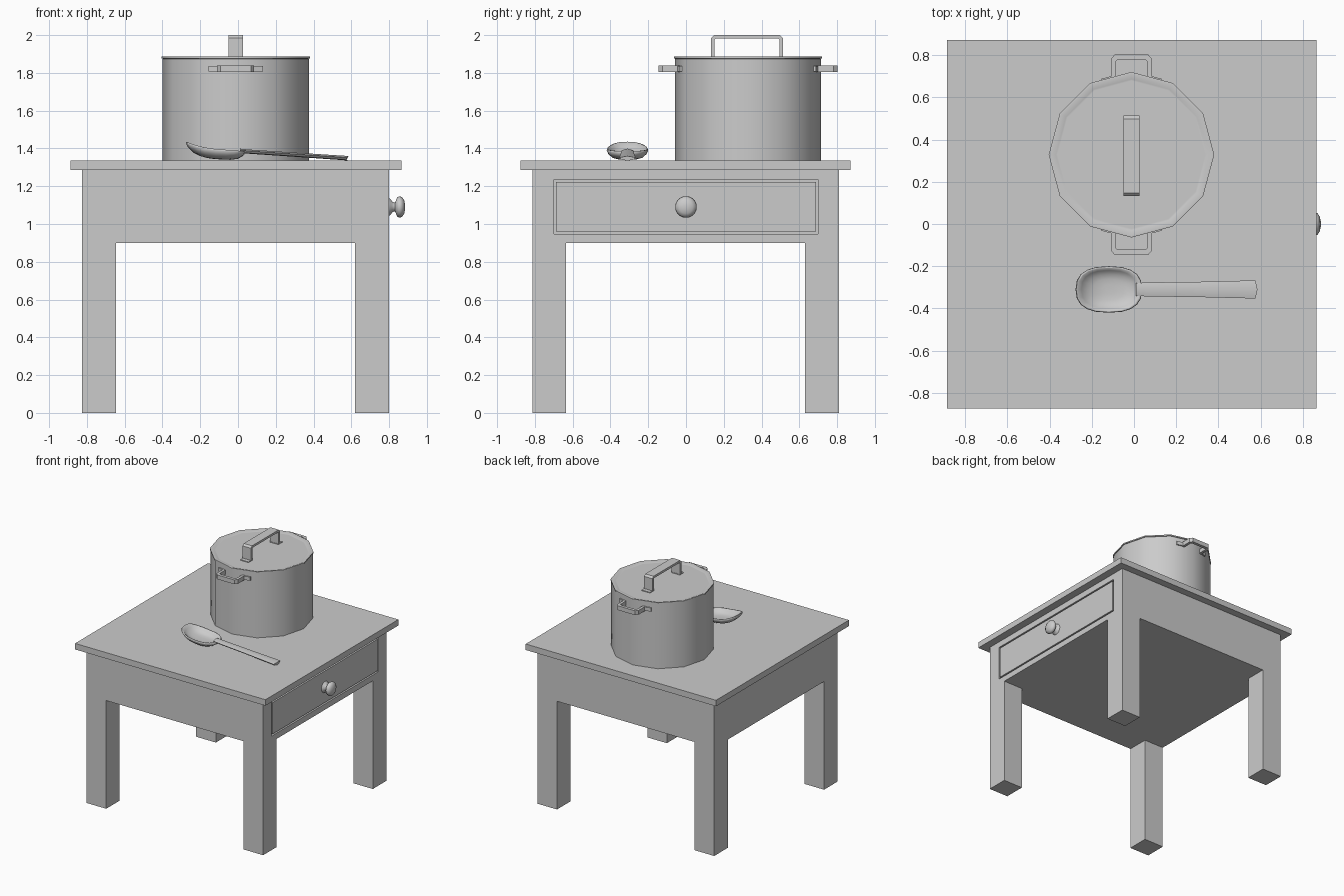
import bpy, bmesh
from math import cos, sin, pi, radians
from mathutils import Matrix, Vector

if "Cube" in bpy.data.objects:
    bpy.data.objects.remove(bpy.data.objects["Cube"])

grey = bpy.data.materials.new("plain_grey")
grey.use_nodes = True
grey.diffuse_color = (0.6, 0.6, 0.6, 1)
grey.node_tree.nodes["Principled BSDF"].inputs["Base Color"].default_value = (0.6, 0.6, 0.6, 1)


def finish(name, bm, smooth=None):
    bmesh.ops.recalc_face_normals(bm, faces=bm.faces[:])
    mesh = bpy.data.meshes.new(name)
    bm.to_mesh(mesh)
    bm.free()
    mesh.materials.append(grey)
    ob = bpy.data.objects.new(name, mesh)
    bpy.context.collection.objects.link(ob)
    if smooth:
        bpy.ops.object.select_all(action='DESELECT')
        ob.select_set(True)
        bpy.context.view_layer.objects.active = ob
        bpy.ops.object.shade_smooth_by_angle(angle=radians(smooth))
    return ob


def box_mesh(x, y, z):
    bm = bmesh.new()
    lo, hi = Vector((x[0], y[0], z[0])), Vector((x[1], y[1], z[1]))
    bmesh.ops.create_cube(bm, size=1, matrix=Matrix.Translation((lo + hi) / 2)
                          @ Matrix.Diagonal((*(hi - lo), 1)))
    return bm


def box(name, x, y, z):
    return finish(name, box_mesh(x, y, z))


def skin(bm, rings, closed_ends=True):
    """Bridge equal rings of points with quads and cap both ends."""
    vs = [[bm.verts.new(p) for p in ring] for ring in rings]
    n = len(vs[0])
    for a, b in zip(vs, vs[1:]):
        for i in range(n):
            bm.faces.new((a[i], a[(i + 1) % n], b[(i + 1) % n], b[i]))
    if closed_ends:
        bm.faces.new(vs[0])
        bm.faces.new(vs[-1])


def lathe(name, profile, sides, matrix, smooth):
    bm = bmesh.new()
    skin(bm, [[matrix @ Vector((r * cos(2 * pi * i / sides), r * sin(2 * pi * i / sides), h))
               for i in range(sides)] for r, h in profile])
    return finish(name, bm, smooth)


def strap(name, outer, inner, place, half, smooth=None):
    """Bent flat bar: outer and inner outlines, widened by half each way."""
    bm = bmesh.new()
    skin(bm, [[place(*o, -half), place(*o, half), place(*i, half), place(*i, -half)]
              for o, i in zip(outer, inner)])
    return finish(name, bm, smooth)


# Table
box("table_top", (-0.887, 0.865), (-0.875, 0.872), (1.285, 1.335))
for xn, x in (("right", (-0.827, -0.645)), ("left", (0.62, 0.80))):
    for yn, y in (("front", (-0.812, -0.634)), ("back", (0.63, 0.81))):
        box(f"{yn}_{xn}_leg", x, y, (0, 0.9))

# Apron with a recess in its +x side for the drawer
bm = box_mesh((-0.827, 0.80), (-0.812, 0.81), (0.9, 1.285))
side = max(bm.faces, key=lambda f: f.calc_center_median().x)
bmesh.ops.inset_individual(bm, faces=[side], thickness=0.05)
for v in side.verts:
    v.co.y = 0.70 if v.co.y > 0 else -0.70
    v.co.z = 1.235 if v.co.z > 1.1 else 0.948
bmesh.ops.inset_individual(bm, faces=[side], thickness=0.0)
bmesh.ops.translate(bm, verts=side.verts[:], vec=(-0.02, 0, 0))
finish("apron", bm)
box("drawer_front", (0.78, 0.80), (-0.688, 0.688), (0.96, 1.223))
lathe("drawer_knob", [(0.046, 0), (0.042, 0.008), (0.026, 0.018), (0.024, 0.032), (0.05, 0.042),
                      (0.057, 0.054), (0.052, 0.069), (0.035, 0.08), (0.012, 0.085)],
      20, Matrix.Translation((0.80, 0, 1.09)) @ Matrix.Rotation(pi / 2, 4, 'Y'), 60)

# Pot and lid
CX, CY = -0.012, 0.328
at_pot = Matrix.Translation((CX, CY, 0))
lathe("pot_body", [(0.387, 1.335), (0.387, 1.874)], 12, at_pot, 40)
lathe("pot_lid", [(0.38, 1.874), (0.392, 1.876), (0.392, 1.886), (0.384, 1.888),
                  (0.358, 1.878), (0.35, 1.878)], 12, at_pot, 40)

# Lid handle: an upright bent bar with small feet
strap("lid_handle",
      [(-0.19, 1.876), (-0.19, 1.985), (-0.175, 2.0), (0.175, 2.0), (0.19, 1.985), (0.19, 1.876)],
      [(-0.172, 1.876), (-0.172, 1.975), (-0.165, 1.982), (0.165, 1.982), (0.172, 1.975), (0.172, 1.876)],
      lambda a, b, w: (CX + w, CY - 0.005 + a, b), 0.038)
for s, n in ((-1, "front"), (1, "back")):
    y = sorted((CY - 0.005 + s * 0.17, CY - 0.005 + s * 0.222))
    box(f"lid_handle_{n}_foot", (CX - 0.038, CX + 0.038), y, (1.876, 1.884))

# Side handles: level bent bars with tabs lying along the wall
WALL = 0.355
for s, n in ((-1, "front"), (1, "back")):
    strap(f"pot_{n}_handle",
          [(-0.098, WALL), (-0.098, 0.452), (-0.08, 0.474), (0.08, 0.474), (0.098, 0.452), (0.098, WALL)],
          [(-0.076, WALL), (-0.076, 0.44), (-0.068, 0.449), (0.068, 0.449), (0.076, 0.44), (0.076, WALL)],
          lambda a, b, w: (CX + a, CY + s * b, 1.822 + w), 0.018)
    for t, m in ((-1, "right"), (1, "left")):
        strap(f"pot_{n}_handle_{m}_tab",
              [(0.09, 0.374), (0.145, 0.359)], [(0.09, 0.355), (0.145, 0.34)],
              lambda a, b, w: (CX + t * a, CY + s * b, 1.822 + w), 0.015)

# Spoon bowl: stacked oval rings, under the rim and then back inside
SX, SY = -0.119, -0.31


def soft(v):
    return abs(v) ** 0.8 * (1 if v > 0 else -1)


def bowl_ring(scale, depth):
    ring = []
    for i in range(20):
        c, s = soft(cos(2 * pi * i / 20)), soft(sin(2 * pi * i / 20))
        rim = 1.397 - 0.012 * c * scale + 0.028 * max(0, -c * scale) ** 2
        ring.append((SX + 0.158 * scale * c, SY + 0.11 * scale * s, rim - depth))
    return ring


bm = bmesh.new()
skin(bm, [bowl_ring(s, d) for s, d in
          ((0.25, 0.053), (0.5, 0.051), (0.75, 0.043), (0.92, 0.026), (1.0, 0.008), (0.98, 0),
           (0.92, 0), (0.82, 0.015), (0.65, 0.029), (0.45, 0.035), (0.2, 0.037))])
finish("spoon_bowl", bm, 80)

# Spoon handle: shallow six-sided bar, widening to a blunt point
bm = bmesh.new()
rings = []
for x, half, z, thick in ((0.01, 0.03, 1.387, 0.012), (0.06, 0.033, 1.383, 0.011),
                          (0.30, 0.036, 1.367, 0.011), (0.575, 0.043, 1.348, 0.012)):
    rings.append([(x + (0.01 if k in (1, 4) and x > 0.5 else 0), SY + half * a, z + thick * b)
                  for k, (a, b) in enumerate(((-1, 0.3), (0, 1), (1, 0.3),
                                              (0.7, -0.7), (0, -1), (-0.7, -0.7)))])
skin(bm, rings)
finish("spoon_handle", bm, 30)
